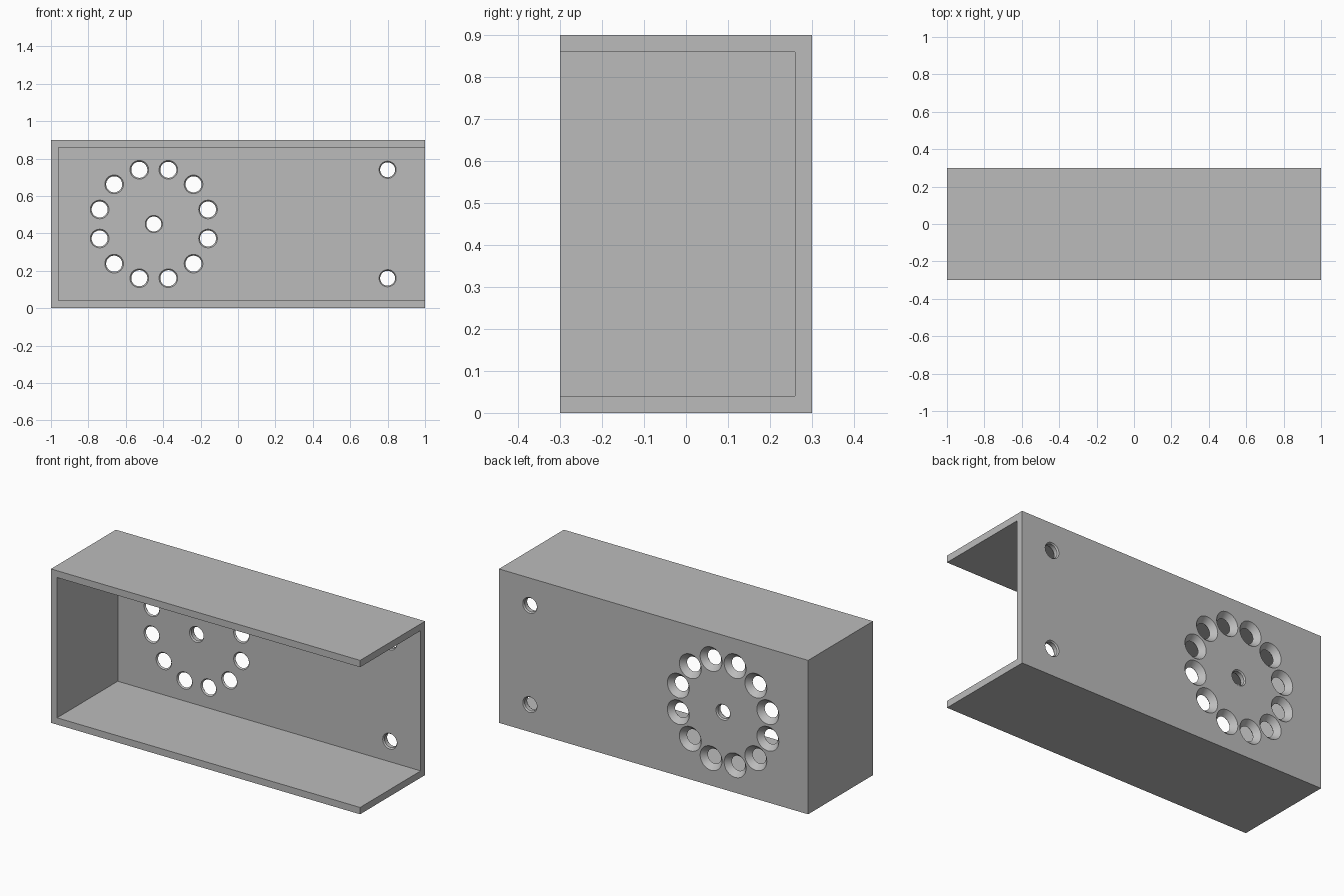
import bpy, bmesh, math
from mathutils import Vector

if "Cube" in bpy.data.objects:
    bpy.data.objects.remove(bpy.data.objects["Cube"], do_unlink=True)

W, D, H, T = 2.0, 0.6, 0.9, 0.04      # outer size and wall thickness
BACK, INNER = D / 2, D / 2 - T        # outer and inner face of the back wall
SEGMENTS = 32

grey = bpy.data.materials.new("plain_grey")
grey.use_nodes = True
colour = (0.5, 0.5, 0.5, 1)
grey.diffuse_color = colour
grey.node_tree.nodes["Principled BSDF"].inputs["Base Color"].default_value = colour


def make_object(name, bm):
    bmesh.ops.recalc_face_normals(bm, faces=bm.faces)
    mesh = bpy.data.meshes.new(name)
    bm.to_mesh(mesh)
    bm.free()
    mesh.materials.append(grey)
    obj = bpy.data.objects.new(name, mesh)
    bpy.context.collection.objects.link(obj)
    return obj


def add_box(bm, low, high):
    low, high = Vector(low), Vector(high)
    for v in bmesh.ops.create_cube(bm, size=1)["verts"]:
        v.co = (low + high) / 2 + v.co * (high - low)


def add_drill(bm, x, z, profile):
    """Closed turned solid along y from (y, radius) pairs."""
    rings = []
    for y, r in profile:
        angles = [math.tau * i / SEGMENTS for i in range(SEGMENTS)]
        rings.append([bm.verts.new((x + r * math.cos(a), y, z + r * math.sin(a))) for a in angles])
    for a, b in zip(rings, rings[1:]):
        for i in range(SEGMENTS):
            j = (i + 1) % SEGMENTS
            bm.faces.new((a[i], a[j], b[j], b[i]))
    bm.faces.new(rings[0])
    bm.faces.new(rings[-1])


def cut(target, cutter):
    cutter.hide_render = True
    mod = target.modifiers.new("cut", "BOOLEAN")
    mod.operation, mod.solver, mod.object = "DIFFERENCE", "EXACT", cutter
    bpy.context.view_layer.objects.active = target
    bpy.ops.object.modifier_apply(modifier=mod.name)
    bpy.data.objects.remove(cutter, do_unlink=True)


# Housing: a block hollowed out through its front and left end
bm = bmesh.new()
add_box(bm, (-W / 2, -D / 2, 0), (W / 2, D / 2, H))
housing = make_object("bracket_housing", bm)
bm = bmesh.new()
add_box(bm, (-W / 2 + T, -D, T), (W, INNER, H - T))
cut(housing, make_object("cavity_cutter", bm))

# Holes in the back wall: countersunk ring, plain centre and mounting holes
OVER = 0.01
countersunk = [(INNER - OVER, 0.05), (INNER, 0.05), (INNER + 0.008, 0.043),
               (BACK, 0.071), (BACK + OVER, 0.078)]
plain = [(INNER - OVER, 0.046), (INNER, 0.046), (INNER + 0.008, 0.04),
         (BACK - 0.008, 0.04), (BACK, 0.046), (BACK + OVER, 0.046)]
bm = bmesh.new()
cx, cz, ring_radius = -0.45, 0.45, 0.3
for k in range(12):
    a = math.radians(15 + 30 * k)
    add_drill(bm, cx + ring_radius * math.cos(a), cz + ring_radius * math.sin(a), countersunk)
for x, z in ((cx, cz), (0.8, 0.16), (0.8, 0.74)):
    add_drill(bm, x, z, plain)
cut(housing, make_object("hole_cutter", bm))

# Smooth hole walls with crisp edges
bpy.ops.object.select_all(action="DESELECT")
housing.select_set(True)
bpy.context.view_layer.objects.active = housing
bpy.ops.object.shade_smooth_by_angle(angle=math.radians(20))
